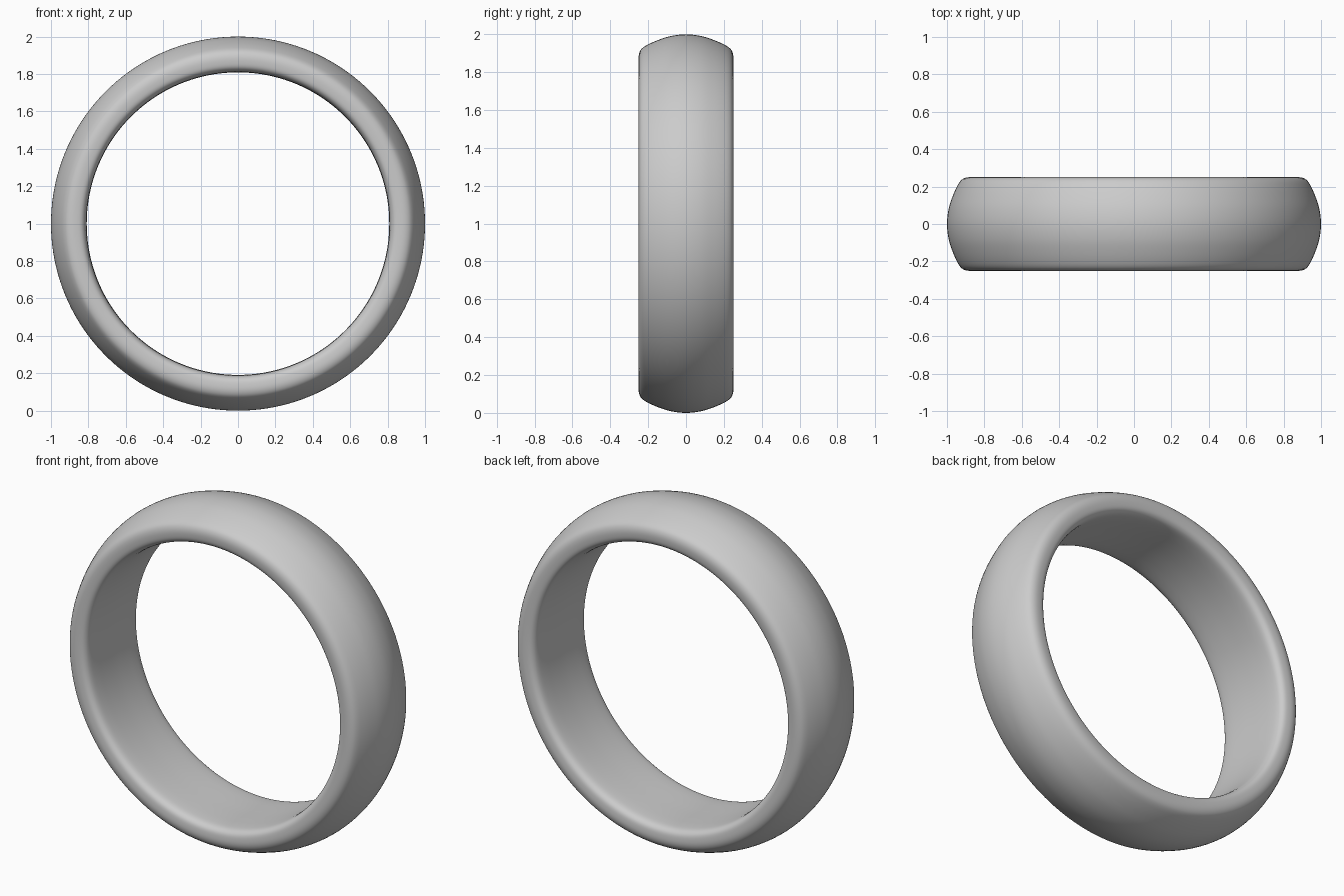
import bpy, bmesh, math
from mathutils import Vector

if "Cube" in bpy.data.objects:
    bpy.data.objects.remove(bpy.data.objects["Cube"])

SEGMENTS = 160   # steps around the band
SMOOTH = 4       # spline steps between profile points

# Half cross-section (radius, y): inner bore, rounded side, domed outside
half = [(0.809, 0.0), (0.809, 0.10), (0.811, 0.18), (0.818, 0.222),
        (0.836, 0.243), (0.868, 0.25), (0.898, 0.248), (0.922, 0.236),
        (0.942, 0.209), (0.969, 0.15), (0.991, 0.08), (1.0, 0.0)]
loop = half + [(r, -y) for r, y in reversed(half[1:-1])]


def catmull_closed(points, steps):
    """Smooth closed curve through the profile points."""
    pts = [Vector(p) for p in points]
    n, out = len(pts), []
    for i in range(n):
        a, b, c, d = (pts[(i + k) % n] for k in (-1, 0, 1, 2))
        t_b = (c - a) / ((b - a).length + (c - b).length) * (c - b).length
        t_c = (d - b) / ((c - b).length + (d - c).length) * (c - b).length
        for s in range(steps):
            t = s / steps
            out.append((2*t**3 - 3*t**2 + 1) * b + (t**3 - 2*t**2 + t) * t_b
                       + (3*t**2 - 2*t**3) * c + (t**3 - t**2) * t_c)
    return out


# Ring band: sweep the profile about the y axis, centred at z = 1
profile = catmull_closed(loop, SMOOTH)
bm = bmesh.new()
rings = []
for i in range(SEGMENTS):
    ang = 2 * math.pi * i / SEGMENTS
    rings.append([bm.verts.new((p.x * math.cos(ang), p.y, 1 + p.x * math.sin(ang)))
                  for p in profile])
m = len(profile)
for i in range(SEGMENTS):
    a, b = rings[i], rings[(i + 1) % SEGMENTS]
    for j in range(m):
        k = (j + 1) % m
        bm.faces.new((a[j], a[k], b[k], b[j]))
bmesh.ops.recalc_face_normals(bm, faces=bm.faces)
for f in bm.faces:
    f.smooth = True
mesh = bpy.data.meshes.new("ring_band")
bm.to_mesh(mesh)
bm.free()
bpy.context.collection.objects.link(bpy.data.objects.new("ring_band", mesh))
